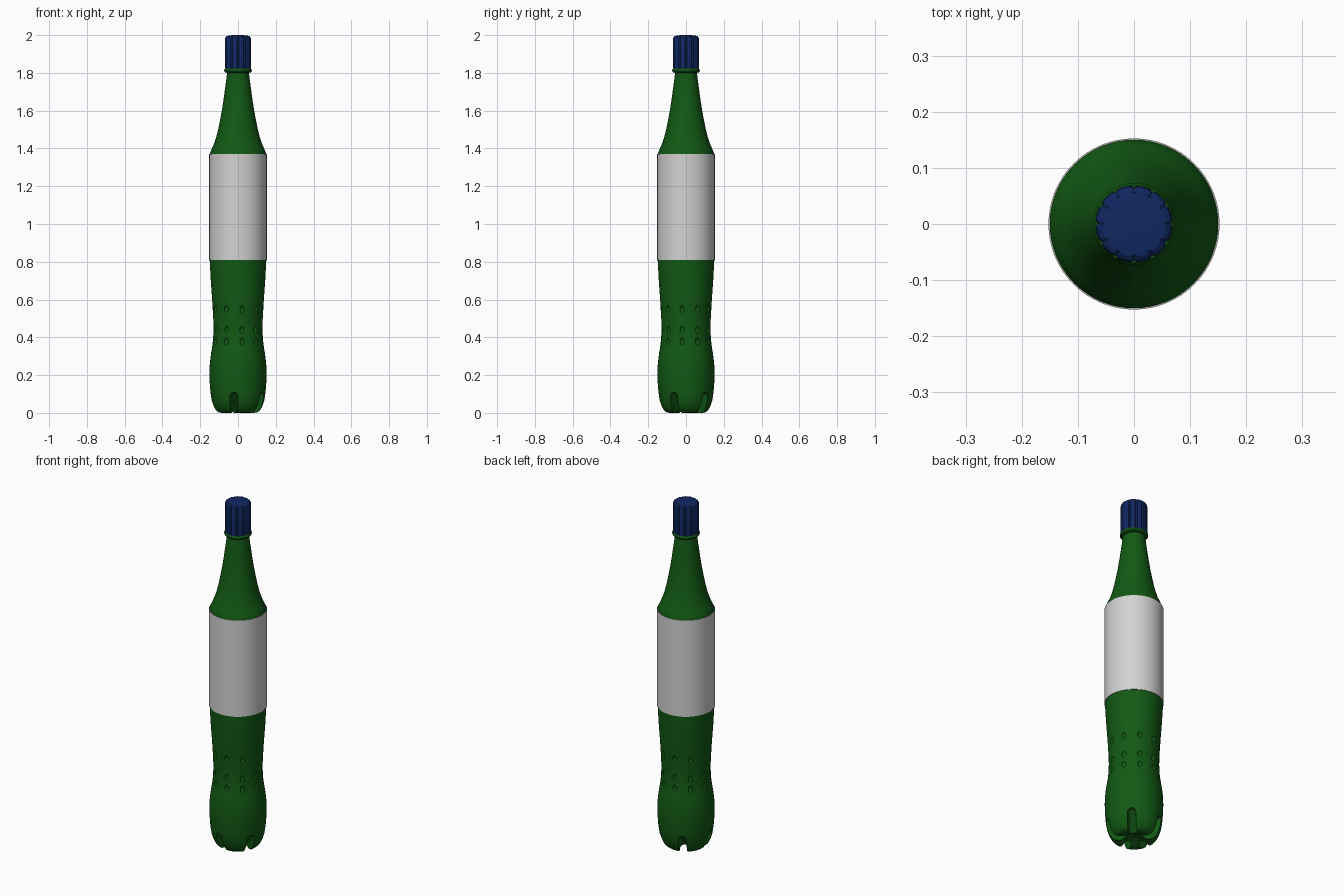
import bpy, bmesh, math
from mathutils import Matrix, Vector

cube = bpy.data.objects.get("Cube")
if cube:
    bpy.data.objects.remove(cube, do_unlink=True)


def material(name, rgb):
    m = bpy.data.materials.new(name)
    m.use_nodes = True
    col = (*rgb, 1.0)
    m.diffuse_color = col
    bsdf = next(n for n in m.node_tree.nodes if n.type == 'BSDF_PRINCIPLED')
    bsdf.inputs["Base Color"].default_value = col
    return m


GREEN = material("bottle green", (0.006, 0.10, 0.007))
BLUE = material("cap blue", (0.005, 0.021, 0.12))
PALE = material("label pale grey", (0.65, 0.65, 0.65))


def add_object(name, bm, mat):
    bmesh.ops.recalc_face_normals(bm, faces=bm.faces)
    me = bpy.data.meshes.new(name)
    bm.to_mesh(me)
    bm.free()
    ob = bpy.data.objects.new(name, me)
    bpy.context.collection.objects.link(ob)
    me.materials.append(mat)
    return ob


def smooth(ob, angle):
    bpy.ops.object.select_all(action='DESELECT')
    ob.select_set(True)
    bpy.context.view_layer.objects.active = ob
    bpy.ops.object.shade_smooth_by_angle(angle=math.radians(angle))


def lathe(name, profile, segs, mat, scale=lambda i, k: 1.0):
    """Revolve (radius, z) points; zero radius closes an end. scale() varies the radius."""
    bm = bmesh.new()
    rings = []
    for k, (r, z) in enumerate(profile):
        if r == 0:
            rings.append([bm.verts.new((0, 0, z))] * segs)
            continue
        ring = []
        for i in range(segs):
            a = 2 * math.pi * i / segs
            q = r * scale(i, k)
            ring.append(bm.verts.new((q * math.cos(a), q * math.sin(a), z)))
        rings.append(ring)
    for lo, hi in zip(rings, rings[1:]):
        for i in range(segs):
            j = (i + 1) % segs
            bm.faces.new(list(dict.fromkeys((lo[i], lo[j], hi[j], hi[i]))))
    return add_object(name, bm, mat)


def ball_points(centre, radius):
    """Points spread over a small sphere."""
    pts = [centre + Vector((0, 0, radius)), centre - Vector((0, 0, radius))]
    for j in range(1, 8):
        t = math.pi * j / 8
        for i in range(16):
            a = 2 * math.pi * i / 16
            pts.append(centre + radius * Vector((math.sin(t) * math.cos(a),
                                                 math.sin(t) * math.sin(a), math.cos(t))))
    return pts


# Bottle body, with a domed underside, waist, shoulder and neck
body = lathe("bottle_body", [
    (0, 0.025), (0.035, 0.02), (0.065, 0.005), (0.085, 0.0), (0.102, 0.002),
    (0.117, 0.014), (0.129, 0.035), (0.139, 0.065), (0.146, 0.11), (0.150, 0.165),
    (0.151, 0.21), (0.150, 0.25), (0.146, 0.29), (0.140, 0.33), (0.134, 0.37),
    (0.131, 0.41), (0.130, 0.45), (0.131, 0.50), (0.134, 0.55), (0.137, 0.60),
    (0.144, 0.70), (0.150, 0.81), (0.150, 1.37), (0.138, 1.40), (0.125, 1.43),
    (0.114, 1.465), (0.104, 1.505), (0.094, 1.555), (0.084, 1.61), (0.075, 1.67),
    (0.067, 1.73), (0.061, 1.775), (0.058, 1.80), (0.058, 1.83), (0, 1.83)], 64, GREEN)

# Cutter: five rounded grooves between the feet
bm = bmesh.new()
for n in range(5):
    turn = Matrix.Rotation(math.radians(-99 + 72 * n), 4, 'Z')
    verts = []
    for r, z in ((0.047, -0.012), (0.132, 0.086), (0.20, 0.092), (0.20, -0.05), (0.047, -0.05)):
        verts += [bm.verts.new(turn @ p) for p in ball_points(Vector((r, 0, z)), 0.022)]
    bmesh.ops.convex_hull(bm, input=verts)
loose = [v for v in bm.verts if not v.link_faces]
bmesh.ops.delete(bm, geom=loose, context='VERTS')

# Cutter: three rows of ten dimples around the waist
for z, r in ((0.38, 0.134), (0.44, 0.131), (0.55, 0.135)):
    for n in range(10):
        m = (Matrix.Rotation(math.radians(-81 + 36 * n), 4, 'Z')
             @ Matrix.Translation((r, 0, z)) @ Matrix.Diagonal((0.009, 0.012, 0.019, 1)))
        bmesh.ops.create_uvsphere(bm, u_segments=14, v_segments=8, radius=1, matrix=m)
cutter = add_object("groove_and_dimple_cutter", bm, GREEN)
cutter.hide_render = True

# Carve the body, then drop the cutter
mod = body.modifiers.new("grooves", 'BOOLEAN')
mod.operation = 'DIFFERENCE'
mod.solver = 'EXACT'
mod.object = cutter
bpy.context.view_layer.objects.active = body
bpy.ops.object.modifier_apply(modifier=mod.name)
bpy.data.objects.remove(cutter, do_unlink=True)
smooth(body, 35)

# Wrap-around label
label = lathe("label", [(0.1495, 0.81), (0.1525, 0.81), (0.1525, 1.37), (0.1495, 1.37)], 64, PALE)
smooth(label, 35)

# Collar under the cap
collar = lathe("neck_collar", [(0.056, 1.80), (0.068, 1.802), (0.073, 1.809), (0.073, 1.814),
                               (0.069, 1.822), (0.055, 1.822)], 64, GREEN)
smooth(collar, 35)

# Screw cap with narrow grip grooves running up the side and over the top
cap = lathe("screw_cap", [(0.055, 1.822), (0.0685, 1.822), (0.0685, 1.982), (0.065, 1.991),
                          (0.058, 1.996), (0.030, 2.0), (0, 2.0)], 72, BLUE,
            lambda i, k: 0.94 if i % 6 == 0 and 1 <= k <= 4 else 1.0)
smooth(cap, 25)
